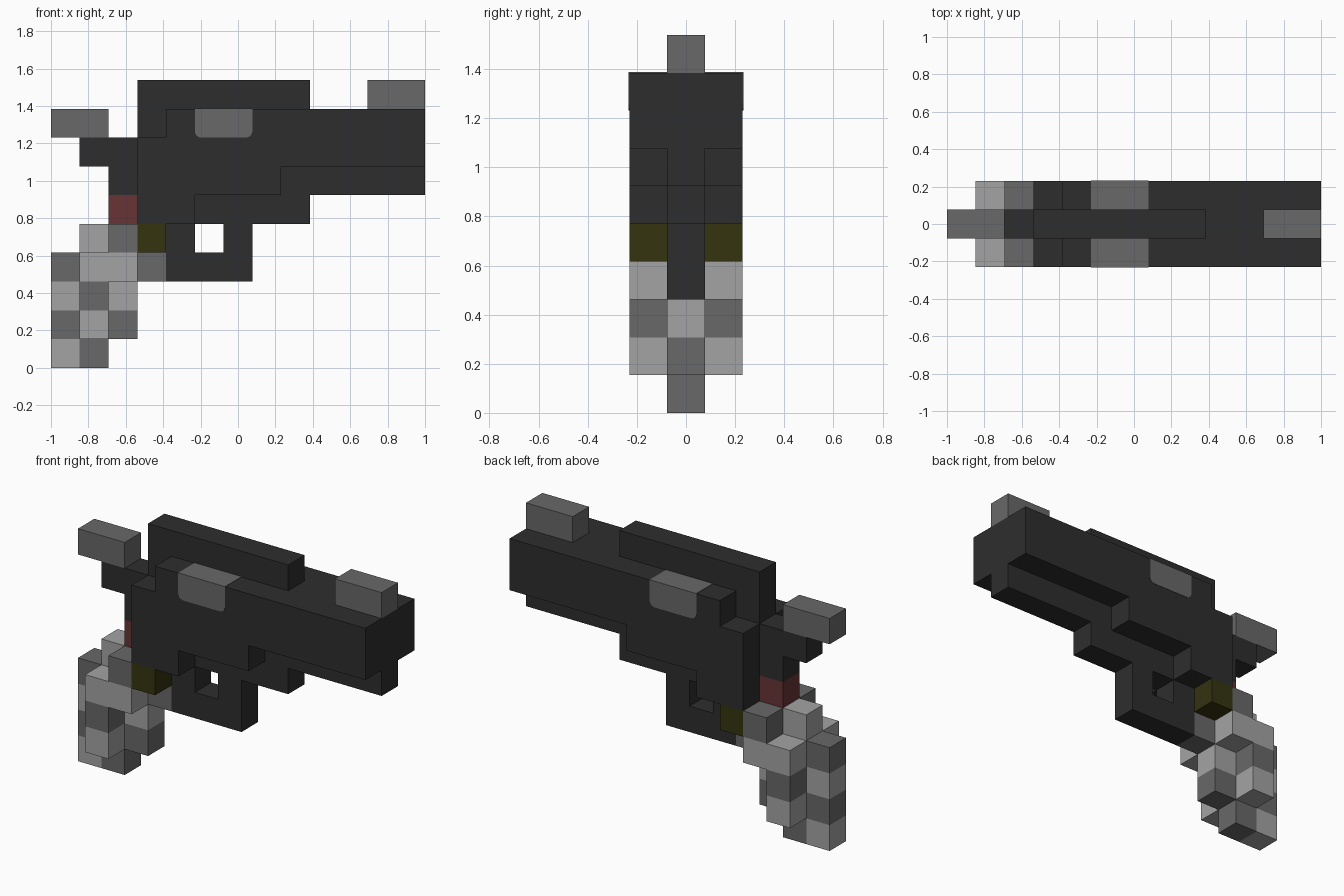
import bpy
import bmesh

cube = bpy.data.objects.get("Cube")
if cube:
    bpy.data.objects.remove(cube, do_unlink=True)

UNIT = 2 / 13          # edge of one block
CENTRE, FULL = 0.5, 1.5  # half widths in blocks


def material(name, rgb):
    mat = bpy.data.materials.new(name)
    mat.use_nodes = True
    mat.diffuse_color = (*rgb, 1)
    mat.node_tree.nodes["Principled BSDF"].inputs["Base Color"].default_value = (*rgb, 1)
    return mat


black = material("gunmetal black", (0.027, 0.027, 0.027))
grey = material("steel grey", (0.14, 0.14, 0.14))
light = material("light grip grey", (0.37, 0.37, 0.37))
red = material("dull red", (0.135, 0.034, 0.034))
olive = material("dark olive", (0.035, 0.033, 0.005))


def slab(name, outline, mat, y0, y1):
    """Extrude a side outline, given in blocks, from y0 to y1."""
    bm = bmesh.new()
    base = bm.faces.new([bm.verts.new(((x * UNIT - 1), y0 * UNIT, z * UNIT)) for x, z in outline])
    out = bmesh.ops.extrude_face_region(bm, geom=[base])
    moved = [v for v in out["geom"] if isinstance(v, bmesh.types.BMVert)]
    bmesh.ops.translate(bm, verts=moved, vec=(0, (y1 - y0) * UNIT, 0))
    bmesh.ops.recalc_face_normals(bm, faces=bm.faces)
    mesh = bpy.data.meshes.new(name)
    bm.to_mesh(mesh)
    bm.free()
    mesh.materials.append(mat)
    obj = bpy.data.objects.new(name, mesh)
    bpy.context.collection.objects.link(obj)
    return obj


def part(name, outline, mat, half=CENTRE):
    return slab(name, outline, mat, -half, half)


def box(name, x0, z0, x1, z1, mat, half=CENTRE):
    return part(name, [(x0, z0), (x1, z0), (x1, z1), (x0, z1)], mat, half)


# Wide body and barrel
part("body", [(3, 5), (5, 5), (5, 6), (8, 6), (8, 7), (13, 7),
              (13, 9), (4, 9), (4, 8), (3, 8)], black, FULL)

# Narrow black parts along the middle
part("top_rail", [(3, 8), (4, 8), (4, 9), (9, 9), (9, 10), (3, 10)], black)
box("under_barrel", 8, 6, 13, 7, black)
box("front_frame", 5, 5, 9, 6, black)
part("rear_frame", [(1, 7), (2, 7), (2, 6), (3, 6), (3, 8), (1, 8)], black)
part("trigger_guard", [(4, 3), (7, 3), (7, 5), (6, 5), (6, 4),
                       (5, 4), (5, 5), (4, 5)], black)

# Small fittings
box("hammer", 0, 8, 2, 9, grey)
box("front_sight", 11, 9, 13, 10, grey)
box("rear_catch", 2, 5, 3, 6, red)
box("frame_inlay", 3, 4, 4, 5, olive, FULL)

# Grey side panels with clipped lower corners, barely proud of the body
LIFT = 0.015
panel = [(5, 9 + LIFT), (5, 8.2), (5.06, 8.06), (5.2, 8),
         (6.8, 8), (6.94, 8.06), (7, 8.2), (7, 9 + LIFT)]
for side, sign in (("left", 1), ("right", -1)):
    slab(side + "_panel", panel, grey, sign * CENTRE, sign * (FULL + LIFT))

# Chequered grip: narrow back column, wide core, narrow front column
for row in range(4):
    box(f"grip_back_{row}", 0, row, 1, row + 1, grey if row % 2 else light)
box("grip_toe", 1, 0, 2, 1, grey)
box("grip_core_low", 1, 1, 2, 2, light, FULL)
box("grip_core_mid", 1, 2, 2, 3, grey, FULL)
box("grip_core_high", 1, 3, 3, 4, light, FULL)
box("grip_front_low", 2, 1, 3, 2, grey)
box("grip_front_mid", 2, 2, 3, 3, light)
box("grip_front_high", 3, 3, 4, 4, grey)
box("grip_heel", 1, 4, 2, 5, light)
box("grip_neck", 2, 4, 3, 5, grey, FULL)
